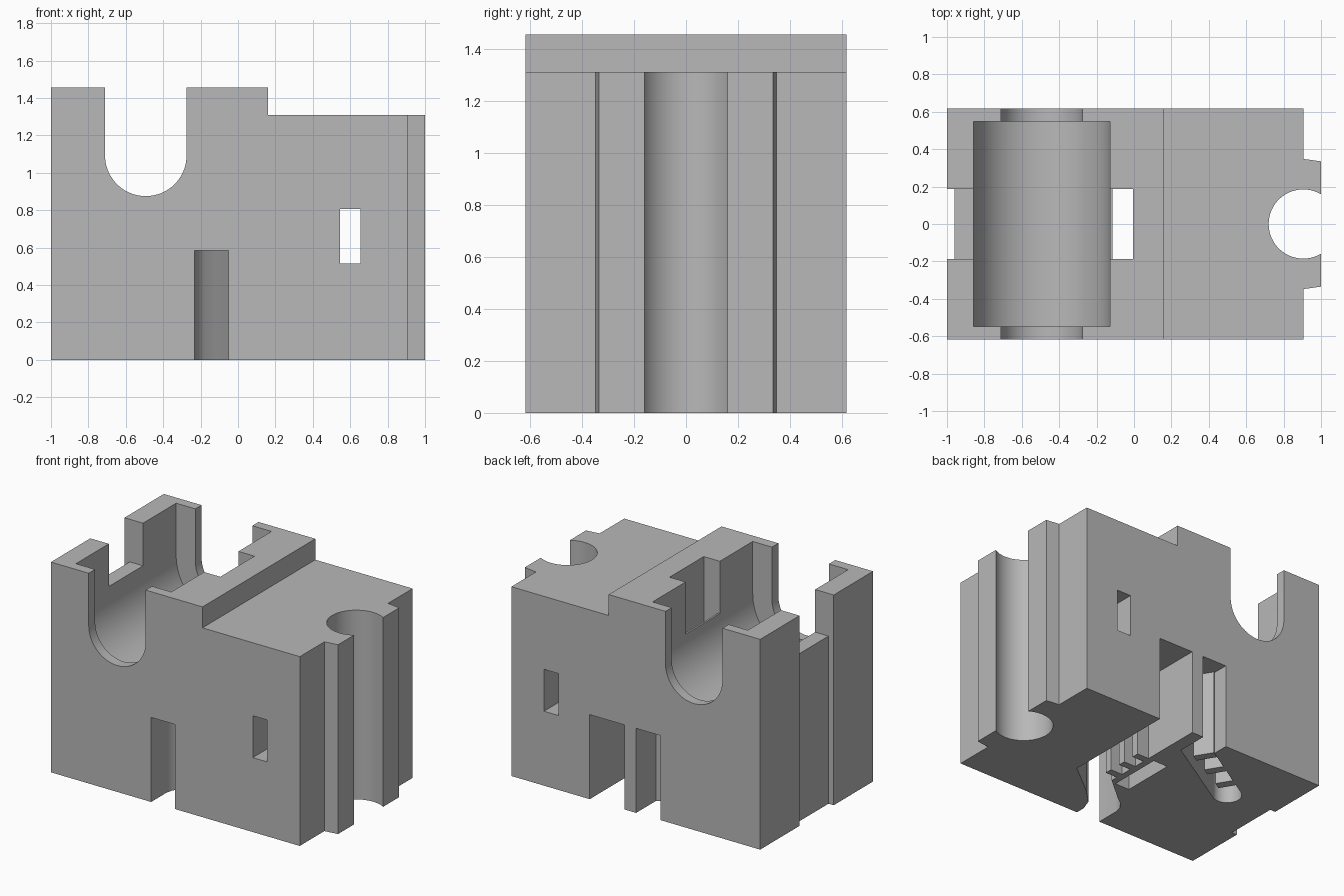
import bpy, bmesh
from math import sin, cos, radians
from mathutils import Matrix

if "Cube" in bpy.data.objects:
    bpy.data.objects.remove(bpy.data.objects["Cube"])

grey = bpy.data.materials.new("plain grey")
grey.use_nodes = True
colour = (0.48, 0.48, 0.48, 1)
grey.diffuse_color = colour
grey.node_tree.nodes["Principled BSDF"].inputs["Base Color"].default_value = colour

TOP, STEP, HALF, SLOT = 1.455, 1.31, 0.617, 0.585


def prism(name, outline, low, high, upright=False):
    """Extrude an outline along z, or along y when upright."""
    bm = bmesh.new()
    place = (lambda a, b: (a, low, b)) if upright else (lambda a, b: (a, b, low))
    face = bm.faces.new([bm.verts.new(place(a, b)) for a, b in outline])
    grown = bmesh.ops.extrude_face_region(bm, geom=[face])["geom"]
    move = (0, high - low, 0) if upright else (0, 0, high - low)
    bmesh.ops.translate(bm, vec=move, verts=[v for v in grown if isinstance(v, bmesh.types.BMVert)])
    bmesh.ops.recalc_face_normals(bm, faces=bm.faces)
    mesh = bpy.data.meshes.new(name)
    bm.to_mesh(mesh)
    bm.free()
    mesh.materials.append(grey)
    obj = bpy.data.objects.new(name, mesh)
    bpy.context.collection.objects.link(obj)
    return obj


def box(name, x0, x1, y0, y1, z0, z1):
    return prism(name, [(x0, y0), (x1, y0), (x1, y1), (x0, y1)], z0, z1)


def arc(cx, cy, r, start, end, steps=40):
    angles = [radians(start + (end - start) * i / steps) for i in range(steps + 1)]
    return [(cx + r * cos(t), cy + r * sin(t)) for t in angles]


def cradle(name, r, y0, y1):
    """U-shaped cutter, open at the top."""
    cx, cz = -0.493, 1.093
    outline = arc(cx, cz, r, 180, 360) + [(cx + r, 1.7), (cx - r, 1.7)]
    return prism(name, outline, y0, y1, upright=True)


# Body plan: left groove, right ribs and round vertical channel
half_plan = [(1, 0.335), (0.905, 0.348), (0.905, HALF), (-1, HALF), (-1, 0.187), (-0.96, 0.187)]
plan = half_plan + [(x, -y) for x, y in reversed(half_plan)]
plan += arc(0.905, 0, 0.185, -59, -301)
body = prism("housing_body", plan, 0, TOP)

# Curved through passage in the underside
passage = [(0.305, 0.8), (0.305, -0.195), (0.08, -0.37), (-0.02, -0.47), (-0.05, -0.55),
           (-0.05, -0.8), (-0.233, -0.8), (-0.233, -0.45), (-0.222, -0.4), (-0.18, -0.35),
           (-0.125, -0.31), (0.04, -0.17), (0.04, 0.8)]

# Diagonal blind passage with a round end
blind = [(-0.05, 0.8), (-0.05, 0.4)] + arc(-0.635, 0.153, 0.0925, 301.4, 121.4, 20)
blind += [(-0.235, 0.506), (-0.235, 0.8)]

cutters = [
    box("step_cut", 0.16, 2, -1, 1, STEP, 2),
    cradle("end_openings", 0.218, -1, 1),
    cradle("roller_bay", 0.365, -0.547, 0.549),
    box("left_notch", -1.5, -0.6, -0.187, 0.187, 1.16, 2),
    box("right_notch", -0.4, -0.005, -0.187, 0.187, 1.093, 2),
    box("drop_slot", -0.115, -0.005, -0.187, 0.187, -1, 2),
    box("side_window", 0.545, 0.655, -1, 1, 0.515, 0.805),
    prism("curved_passage", passage, -0.2, SLOT),
    prism("blind_passage", blind, -0.2, SLOT),
]
for cutter in cutters:
    cutter.hide_render = True
    mod = body.modifiers.new(cutter.name, "BOOLEAN")
    mod.operation, mod.solver, mod.object = "DIFFERENCE", "EXACT", cutter

# Bake the cuts, then drop the cutters
bpy.context.view_layer.update()
result = bpy.data.meshes.new_from_object(body.evaluated_get(bpy.context.evaluated_depsgraph_get()))
body.modifiers.clear()
body.data = result
for cutter in cutters:
    bpy.data.objects.remove(cutter)

# Small fins inside the two passages
for i in range(3):
    y = -0.12 + 0.13 * i
    box(f"passage_fin_{i + 1}", 0.03, 0.13, y, y + 0.05, 0, SLOT + 0.005)
    fin = box(f"blind_fin_{i + 1}", -0.03, 0.03, -0.06, 0.075, 0, SLOT + 0.005)
    turn = Matrix.Rotation(radians(31.4), 4, "Z")
    fin.data.transform(Matrix.Translation((-0.213 - 0.164 * i, 0.43 - 0.088 * i, 0)) @ turn)

# Smooth the curved walls, keep the edges sharp
bpy.ops.object.select_all(action="DESELECT")
body.select_set(True)
bpy.context.view_layer.objects.active = body
bpy.ops.object.shade_smooth_by_angle(angle=radians(30))
